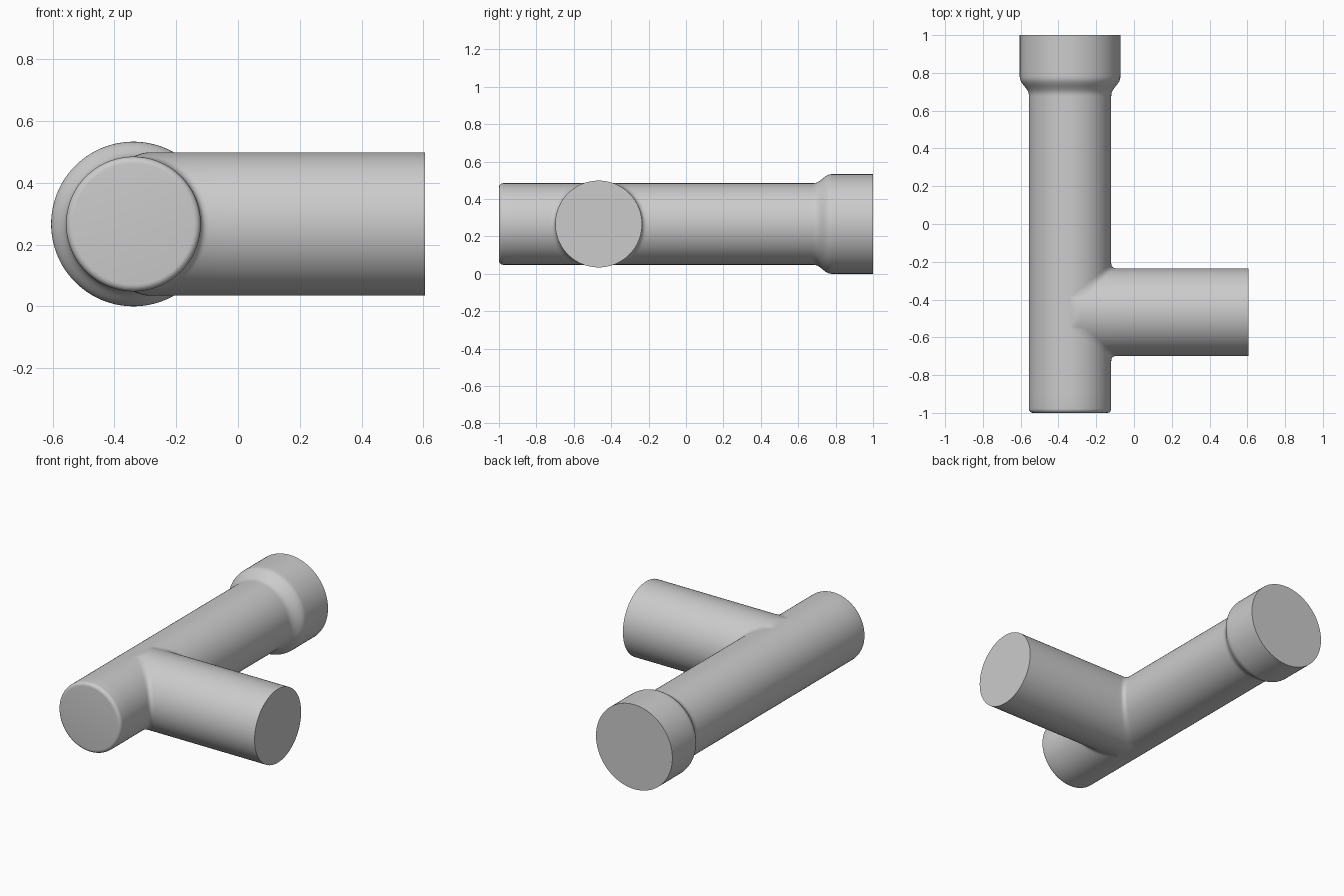
import bpy, bmesh
from math import sin, cos, asin, pi, radians

if "Cube" in bpy.data.objects:
    bpy.data.objects.remove(bpy.data.objects["Cube"])

AX, AZ = -0.3385, 0.2665      # main pipe axis (runs along y)
BY = -0.467                   # branch axis (runs along x)
R_MAIN, R_COLLAR, R_BRANCH = 0.218, 0.2665, 0.232
FILLET = 0.028
N = 128


def loft(name, rings):
    """Skin a list of closed rings and cap both ends."""
    bm = bmesh.new()
    loops = [[bm.verts.new(p) for p in ring] for ring in rings]
    for a, b in zip(loops, loops[1:]):
        for i in range(N):
            j = (i + 1) % N
            bm.faces.new((a[i], a[j], b[j], b[i]))
    bm.faces.new(loops[0])
    bm.faces.new(loops[-1])
    bmesh.ops.recalc_face_normals(bm, faces=bm.faces)
    mesh = bpy.data.meshes.new(name)
    bm.to_mesh(mesh)
    bm.free()
    obj = bpy.data.objects.new(name, mesh)
    bpy.context.collection.objects.link(obj)
    bpy.ops.object.select_all(action='DESELECT')
    obj.select_set(True)
    bpy.context.view_layer.objects.active = obj
    bpy.ops.object.shade_smooth_by_angle(angle=radians(35))
    return obj


angles = [2 * pi * i / N for i in range(N)]

# Main pipe: rounded front rim, straight run, S-shaped step up to the socket
c = 0.022
profile = [(-1 + c - c * cos(t), R_MAIN - c + c * sin(t))
           for t in [k * pi / 12 for k in range(7)]]
profile += [(-0.9, R_MAIN), (0.672, R_MAIN)]
y0, y1, blend = 0.675, 0.785, 12
for k in range(blend + 1):
    t = k / blend
    s = t * t * t * (t * (6 * t - 15) + 10)
    profile.append((y0 + (y1 - y0) * t, R_MAIN + (R_COLLAR - R_MAIN) * s))
profile += [(0.82, R_COLLAR), (1.0, R_COLLAR)]
loft("main_pipe", [[(AX + r * cos(a), y, AZ + r * sin(a)) for a in angles]
                   for y, r in profile])


# Branch pipe: its root follows the saddle curve and flares into the main pipe
def branch_point(a, t):
    """t runs 0..1 along the fillet, from the main pipe to the branch."""
    s = max(-1, min(1, R_BRANCH * sin(a) / R_MAIN))
    phi = asin(s)
    shift = FILLET * abs(sin(a)) ** 8
    mid = (R_MAIN * cos(phi) + shift, R_BRANCH * cos(a), R_BRANCH * sin(a))
    turn = phi + FILLET / R_MAIN * sin(a) * (1 - abs(sin(a)) ** 8)
    turn = max(-pi / 2, min(pi / 2, turn))
    start = (R_MAIN * cos(turn), (R_BRANCH + FILLET) * cos(a), R_MAIN * sin(turn))
    end = (mid[0] + FILLET, mid[1], mid[2])
    p = [(1 - t) ** 2 * u + 2 * t * (1 - t) * v + t * t * w
         for u, v, w in zip(start, mid, end)]
    return AX + p[0], BY + p[1], AZ + p[2]


steps = 10
rings = [[branch_point(a, k / steps) for a in angles] for k in range(steps + 1)]
root = [(AX + (x - AX) * 0.9, y, AZ + (z - AZ) * 0.9) for x, y, z in rings[0]]
# straight length out to the flat end
for x in (-0.06, 0.605):
    rings.append([(x, BY + R_BRANCH * cos(a), AZ + R_BRANCH * sin(a)) for a in angles])
loft("branch_pipe", [root] + rings)
